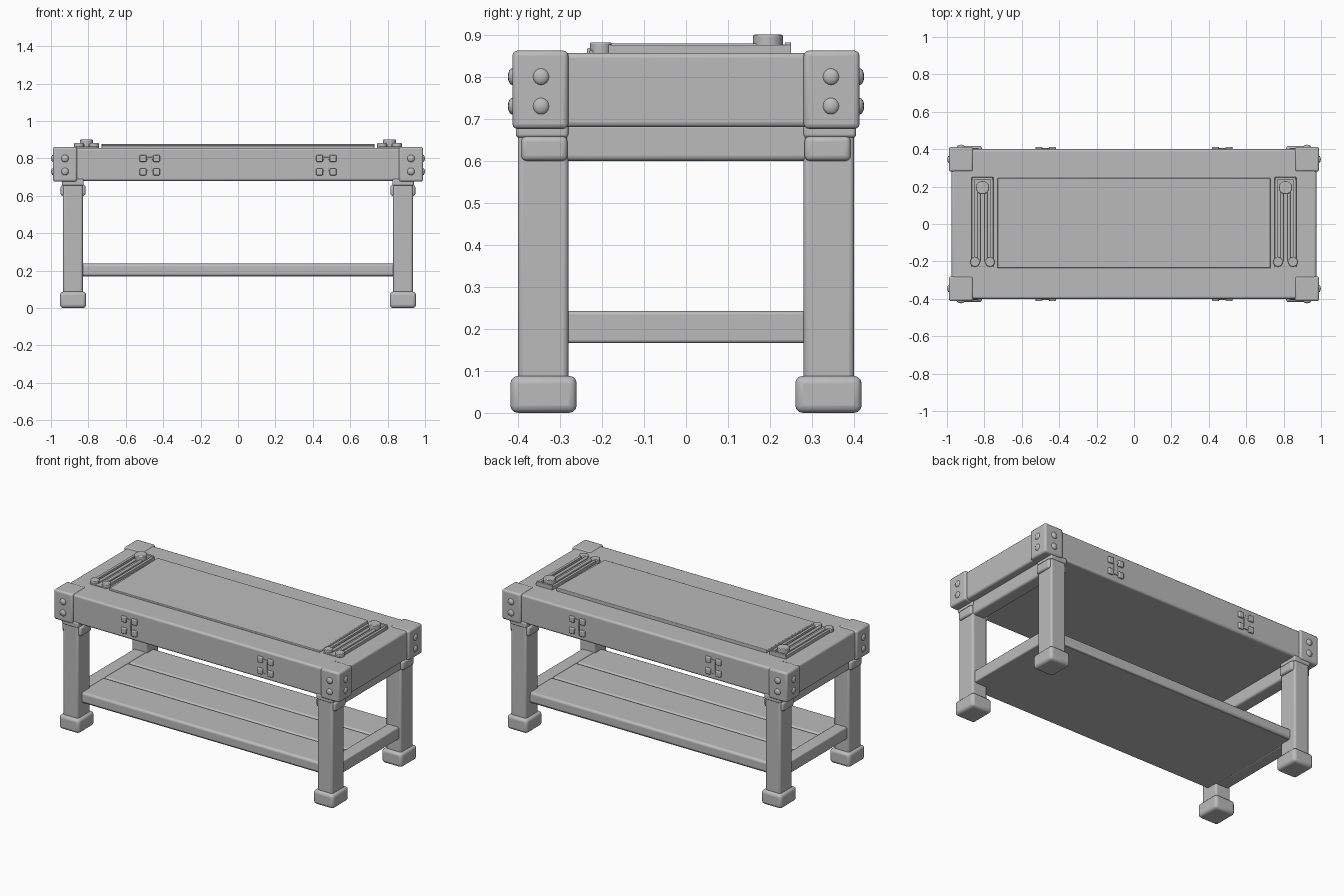
import bpy, math
from mathutils import Vector

if "Cube" in bpy.data.objects:
    bpy.data.objects.remove(bpy.data.objects["Cube"])

grey = bpy.data.materials.new("plain_grey")
grey.diffuse_color = (0.5, 0.5, 0.5, 1)
grey.use_nodes = True
grey.node_tree.nodes["Principled BSDF"].inputs["Base Color"].default_value = grey.diffuse_color


def finish(ob, name, bevel=0.0, segments=3):
    ob.name = name
    ob.data.materials.append(grey)
    bpy.ops.object.transform_apply(location=False, rotation=True, scale=True)
    if bevel:
        m = ob.modifiers.new("soft_edges", 'BEVEL')
        m.width, m.segments = bevel, segments
        m.limit_method = 'ANGLE'
    bpy.ops.object.shade_smooth_by_angle(angle=math.radians(40))
    return ob


def box(name, lo, hi, bevel=0.0, tilt=0.0):
    lo, hi = Vector(lo), Vector(hi)
    bpy.ops.mesh.primitive_cube_add(size=1, location=(lo + hi) / 2, rotation=(tilt, 0, 0))
    ob = bpy.context.object
    ob.scale = [abs(v) for v in hi - lo]
    return finish(ob, name, bevel)


def disc(name, loc, radius, depth, rot=(0, 0, 0), sides=16, bevel=0.004):
    bpy.ops.mesh.primitive_cylinder_add(vertices=sides, radius=radius, depth=depth,
                                        location=loc, rotation=rot)
    return finish(bpy.context.object, name, bevel, 2)


def stud(name, loc, axis):
    # domed bolt head, flattened along the given axis
    bpy.ops.mesh.primitive_uv_sphere_add(segments=12, ring_count=8, radius=0.02, location=loc)
    ob = bpy.context.object
    ob.scale[axis] = 0.55
    return finish(ob, name)


# Thick table top
box("table_top", (-0.975, -0.40, 0.68), (0.975, 0.40, 0.857), 0.012)

# Gently sloping centre panel
box("centre_panel", (-0.73, -0.235, 0.84), (0.73, 0.245, 0.873), 0.004, 0.018)

for sx in (-1, 1):
    # End beams under the top and end rails at shelf height
    box("end_beam", (sx * 0.845, -0.385, 0.60), (sx * 0.93, 0.385, 0.69), 0.012)
    box("shelf_end_rail", (sx * 0.84, -0.30, 0.166), (sx * 0.92, 0.30, 0.242), 0.008)

    for sy in (-1, 1):
        # Leg, foot and collar
        box("leg", (sx * 0.83, sy * 0.28, 0.04), (sx * 0.935, sy * 0.40, 0.69), 0.012)
        box("foot", (sx * 0.812, sy * 0.26, 0.0), (sx * 0.952, sy * 0.418, 0.088), 0.018)
        box("leg_collar", (sx * 0.815, sy * 0.282, 0.60), (sx * 0.948, sy * 0.392, 0.658), 0.012)
        box("leg_cap", (sx * 0.825, sy * 0.28, 0.655), (sx * 0.94, sy * 0.405, 0.69), 0.008)

        # Corner bracket with bolts on both outer faces
        box("corner_bracket", (sx * 0.86, sy * 0.28, 0.676), (sx * 0.99, sy * 0.413, 0.862), 0.012)
        for z in (0.73, 0.80):
            stud("corner_bolt", (sx * 0.925, sy * 0.413, z), 1)
            stud("corner_bolt", (sx * 0.988, sy * 0.345, z), 0)

        # Crossed strap fitting on the long sides
        x = sx * 0.472
        for z in (0.728, 0.80):
            box("strap_bar", (x - 0.05, sy * 0.395, z - 0.007), (x + 0.05, sy * 0.405, z + 0.007), 0.002)
            for dx in (-0.036, 0.036):
                box("strap_block", (x + dx - 0.018, sy * 0.39, z - 0.018),
                    (x + dx + 0.018, sy * 0.413, z + 0.018), 0.005)
        box("strap_link", (x - 0.012, sy * 0.395, 0.725), (x + 0.012, sy * 0.405, 0.803), 0.002)

    # Clamp track on the top: frame, rod, knob and end block
    cx = sx * 0.81
    box("track_base", (cx - 0.058, -0.23, 0.85), (cx + 0.058, 0.25, 0.863), 0.002)
    for dx in (-0.049, 0.049):
        box("track_rail", (cx + dx - 0.009, -0.22, 0.855), (cx + dx + 0.009, 0.25, 0.876), 0.003)
    for dx in (-0.018, 0.018):
        disc("track_rod", (cx + dx, 0.0, 0.870), 0.009, 0.40, (math.pi / 2, 0, 0), 10, 0)
    box("track_back_stop", (cx - 0.055, 0.235, 0.855), (cx + 0.055, 0.25, 0.882), 0.003)
    disc("track_knob", (cx, 0.195, 0.88), 0.036, 0.04)
    for dx in (-0.04, 0.04):
        disc("track_end_peg", (cx + dx, -0.203, 0.867), 0.026, 0.03)

# Shelf planks over a thin bottom board
box("shelf_board", (-0.85, -0.35, 0.168), (0.85, 0.35, 0.205))
for i in range(3):
    y = -0.36 + i * 0.24
    box("shelf_plank", (-0.85, y, 0.17), (0.85, y + 0.238, 0.237), 0.014)
